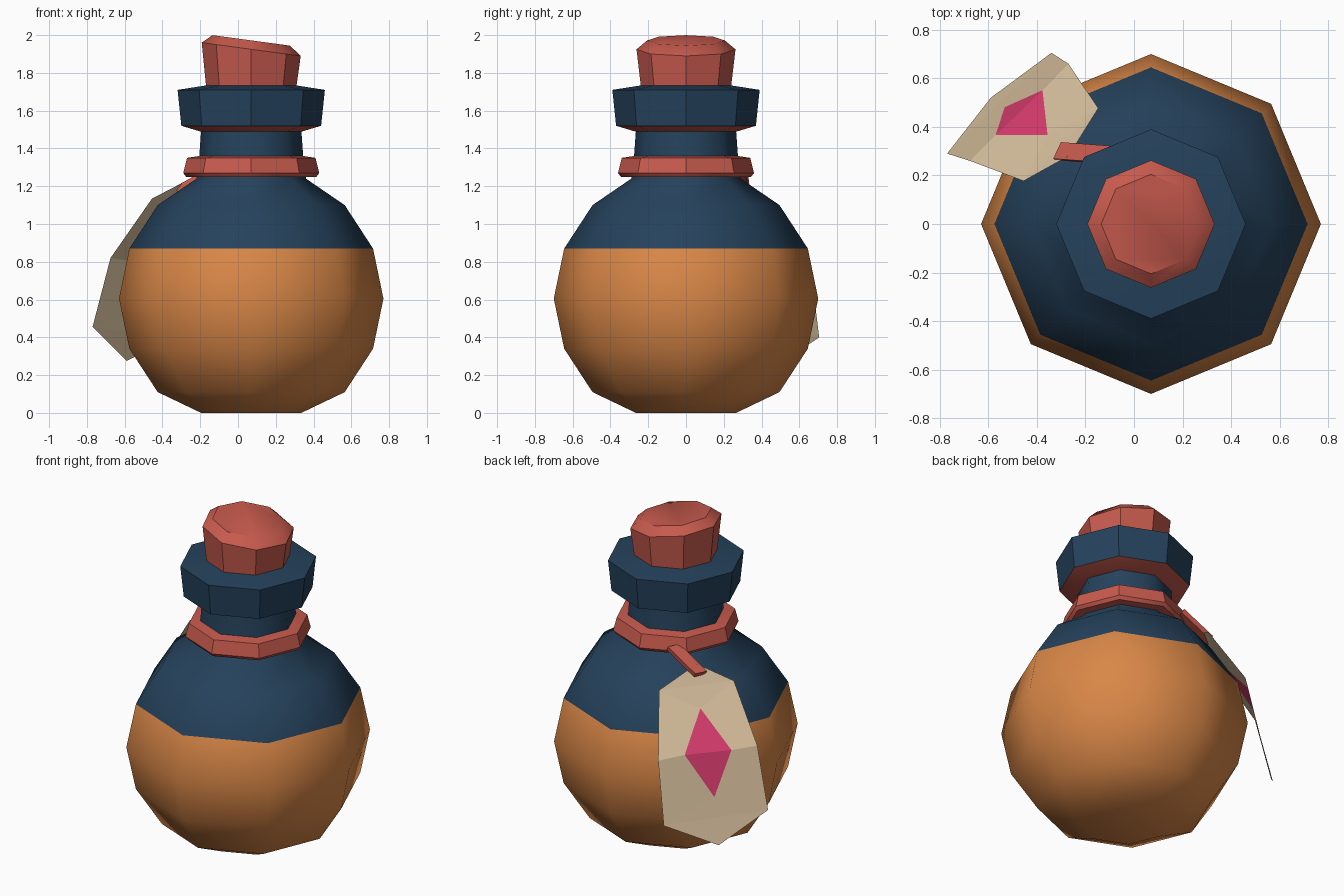
import bpy, bmesh, math
from mathutils import Vector

if "Cube" in bpy.data.objects:
    bpy.data.objects.remove(bpy.data.objects["Cube"])

AXIS_X = 0.07   # the bottle stands slightly off centre because the tag hangs to one side
SIDES = 8


def material(name, r, g, b):
    lin = [(c / 255 / 12.92) if c < 11 else ((c / 255 + 0.055) / 1.055) ** 2.4 for c in (r, g, b)]
    m = bpy.data.materials.new(name)
    m.diffuse_color = (*lin, 1)
    m.use_nodes = True
    m.node_tree.nodes["Principled BSDF"].inputs["Base Color"].default_value = m.diffuse_color
    return m


ORANGE = material("orange_liquid", 217, 135, 71)
BLUE = material("dark_blue_glass", 37, 66, 92)
RED = material("red_cork", 199, 90, 77)
TAN = material("tan_paper", 214, 190, 156)
PINK = material("pink_mark", 214, 60, 110)


def finish(bm, name, mats, smooth=None, recalc=True):
    if recalc:
        bmesh.ops.recalc_face_normals(bm, faces=bm.faces)
    me = bpy.data.meshes.new(name)
    bm.to_mesh(me)
    bm.free()
    for m in mats:
        me.materials.append(m)
    ob = bpy.data.objects.new(name, me)
    bpy.context.collection.objects.link(ob)
    if smooth:
        bpy.ops.object.select_all(action='DESELECT')
        ob.select_set(True)
        bpy.context.view_layer.objects.active = ob
        bpy.ops.object.shade_smooth_by_angle(angle=math.radians(smooth))
    return ob


def lathe(name, profile, mats, rule=None, closed=False, tilt=None, smooth=50):
    """Eight-sided turned part from (radius, height) points."""
    bm = bmesh.new()
    rings = []
    for r, z in profile:
        ring = []
        for k in range(SIDES):
            a = math.tau * k / SIDES
            x, y = r * math.cos(a), r * math.sin(a)
            ring.append(bm.verts.new((AXIS_X + x, y, z + (tilt(x, z) if tilt else 0))))
        rings.append(ring)
    pairs = list(zip(rings, rings[1:]))
    if closed:
        pairs.append((rings[-1], rings[0]))
    else:
        bm.faces.new(rings[0][::-1])
        bm.faces.new(rings[-1])
    for lo, hi in pairs:
        for k in range(SIDES):
            n = (k + 1) % SIDES
            bm.faces.new((lo[k], lo[n], hi[n], hi[k]))
    bmesh.ops.recalc_face_normals(bm, faces=bm.faces)
    if rule:
        bm.normal_update()
        for f in bm.faces:
            f.material_index = rule(f)
    return finish(bm, name, mats, smooth)


# Flask body and neck: orange below the liquid line, blue above
lathe("flask_body",
      [(0.265, 0), (0.495, 0.11), (0.645, 0.34), (0.70, 0.605), (0.645, 0.87),
       (0.495, 1.10), (0.29, 1.24), (0.275, 1.36), (0.265, 1.50)],
      [ORANGE, BLUE], lambda f: int(f.calc_center_median().z > 0.87))

# Flask lip with red underside
lathe("flask_lip", [(0.27, 1.49), (0.37, 1.52), (0.39, 1.71), (0.23, 1.735)],
      [BLUE, RED], lambda f: int(f.normal.z < -0.5), smooth=40)

# Cord ring around the neck
lathe("neck_cord", [(0.27, 1.25), (0.345, 1.25), (0.36, 1.27), (0.34, 1.35), (0.275, 1.36)],
      [RED], closed=True, smooth=40)

# Cork with slanted top
lathe("cork", [(0.238, 1.72), (0.262, 1.925), (0.205, 1.972)], [RED],
      tilt=lambda x, z: -0.135 * x if z > 1.8 else 0, smooth=40)

# Cord strap reaching from the ring down to the tag
start, end = Vector((-0.11, 0.285, 1.295)), Vector((-0.31, 0.30, 1.185))
side = Vector((0.016, 0.034, 0))
thick = (end - start).cross(side).normalized() * 0.015
bm = bmesh.new()
a, b = [[bm.verts.new(p + side * s + thick * t) for s, t in ((1, 1), (-1, 1), (-1, -1), (1, -1))]
        for p in (start, end)]
bm.faces.new(a)
bm.faces.new(b[::-1])
for k in range(4):
    n = (k + 1) % 4
    bm.faces.new((a[k], b[k], b[n], a[n]))
finish(bm, "tag_strap", [RED])

# Bent paper tag with a diamond cut into its faces
points = {
    "top": (-0.27, 0.28, 1.23), "bottom": (-0.59, 0.52, 0.275),
    "ur": (-0.455, 0.177, 1.135), "ul": (-0.147, 0.477, 1.107),
    "mr": (-0.675, 0.26, 0.82), "ml": (-0.27, 0.66, 0.77),
    "lr": (-0.77, 0.29, 0.455), "ll": (-0.34, 0.705, 0.40),
    "dt": (-0.356, 0.366, 1.008), "dr": (-0.57, 0.366, 0.805),
    "db": (-0.533, 0.481, 0.545), "dl": (-0.377, 0.551, 0.793),
}
paper = ["top ul ur", "ur ul dt", "ul ml dl dt", "ur dt dr mr",
         "ml ll db dl", "mr dr db lr", "db ll lr", "ll bottom lr"]
mark = ["dt dl dr", "dr dl db"]
bm = bmesh.new()
v = {k: bm.verts.new(p) for k, p in points.items()}
for index, faces in enumerate((paper, mark)):
    for names in faces:
        f = bm.faces.new([v[n] for n in names.split()])
        f.material_index = index
finish(bm, "paper_tag", [TAN, PINK], recalc=False)
